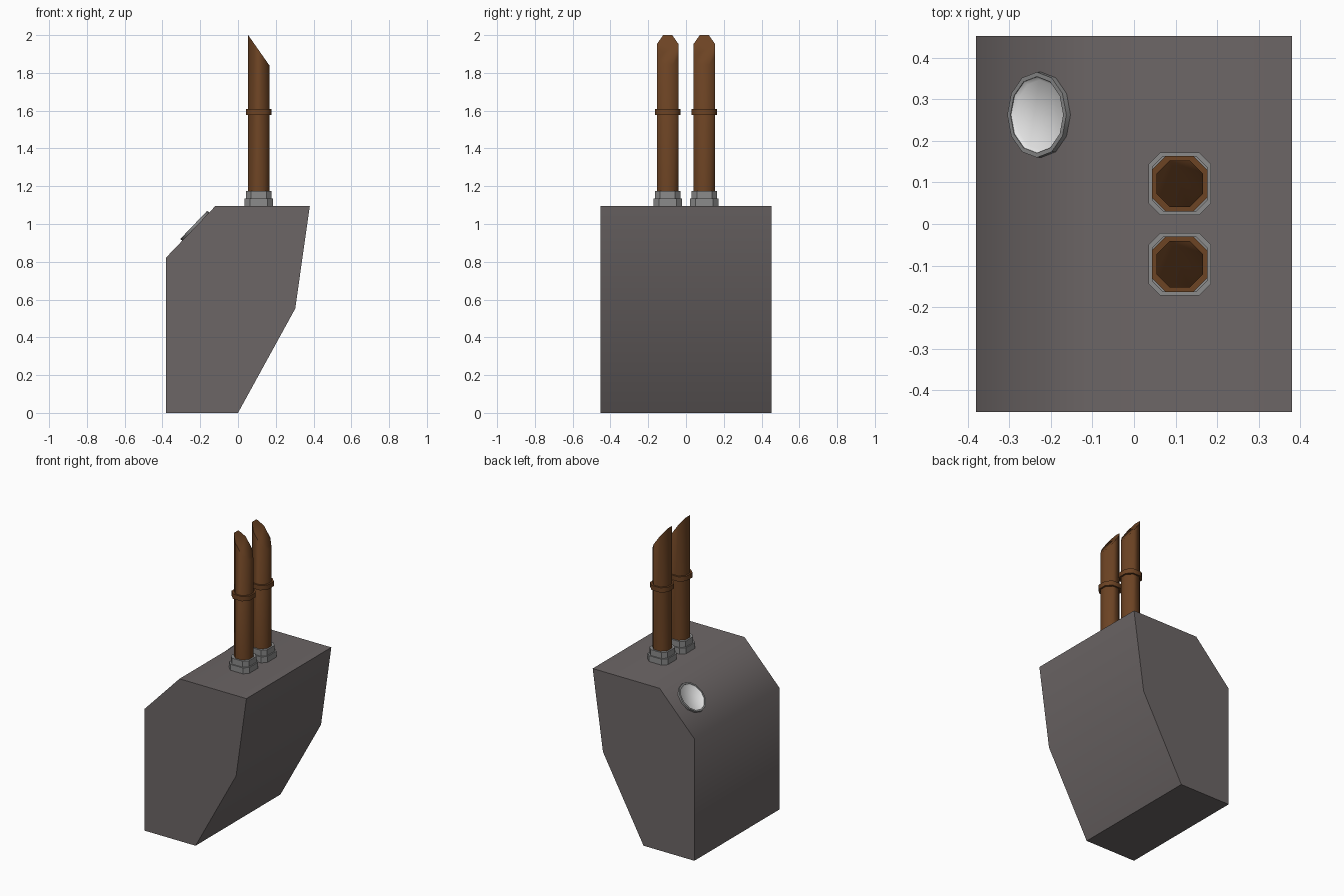
import bpy, bmesh, math
from mathutils import Vector

if "Cube" in bpy.data.objects:
    bpy.data.objects.remove(bpy.data.objects["Cube"])


def material(name, rgb):
    m = bpy.data.materials.new(name)
    m.diffuse_color = (*rgb, 1)
    m.use_nodes = True
    m.node_tree.nodes["Principled BSDF"].inputs["Base Color"].default_value = m.diffuse_color
    return m


BODY = material("warm dark grey", (0.150, 0.132, 0.132))
BROWN = material("rusty brown", (0.150, 0.056, 0.017))
GREY = material("mid grey", (0.26, 0.26, 0.26))
WHITE = material("white", (0.85, 0.85, 0.85))


def loft(name, loops, mat, angle, cap_start=True, cap_end=True):
    """Skin a list of equally sized point loops into one object."""
    bm = bmesh.new()
    rows = [[bm.verts.new(p) for p in loop] for loop in loops]
    for a, b in zip(rows, rows[1:]):
        for i in range(len(a)):
            j = (i + 1) % len(a)
            bm.faces.new((a[i], a[j], b[j], b[i]))
    if cap_start:
        bm.faces.new(rows[0][::-1])
    if cap_end:
        bm.faces.new(rows[-1])
    if cap_start and cap_end:
        bmesh.ops.recalc_face_normals(bm, faces=bm.faces[:])
    mesh = bpy.data.meshes.new(name)
    bm.to_mesh(mesh)
    bm.free()
    mesh.materials.append(mat)
    mesh.shade_smooth()
    mesh.set_sharp_from_angle(angle=math.radians(angle))
    obj = bpy.data.objects.new(name, mesh)
    bpy.context.collection.objects.link(obj)
    return obj


def octagon(cx, cy, half, cut, z):
    """Square with cut corners at height z."""
    f = half - cut
    pts = [(half, -f), (half, f), (f, half), (-f, half),
           (-half, f), (-half, -f), (-f, -half), (f, -half)]
    return [(cx + x, cy + y, z) for x, y in pts]


# Main body: side profile extruded along y
profile = [(-0.38, 0), (0, 0), (0.303, 0.552), (0.38, 1.095),
           (-0.12, 1.095), (-0.38, 0.823)]
loft("body", [[(x, y, z) for x, z in profile] for y in (-0.453, 0.453)], BODY, 50)

# Twin exhaust pipes with slanted tips, bands and stepped collars
PX = 0.11
for side, y in (("front", -0.097), ("back", 0.097)):
    tip = [(px, py, 2.0 - 1.43 * (px - PX + 0.056))
           for px, py, _ in octagon(PX, y, 0.056, 0.032, 0)]
    loft(f"{side}_pipe", [octagon(PX, y, 0.056, 0.032, 1.09), tip], BROWN, 60)
    loft(f"{side}_pipe_band", [octagon(PX, y, 0.067, 0.034, z) for z in (1.578, 1.61)],
         BROWN, 60)
    loft(f"{side}_pipe_collar",
         [octagon(PX, y, h, c, z) for h, c, z in
          ((0.075, 0.028, 1.09), (0.075, 0.028, 1.135),
           (0.067, 0.027, 1.135), (0.067, 0.027, 1.175))], GREY, 30)

# Round gauge on the sloped shoulder
normal = Vector((-0.272, 0, 0.26)).normalized()
rotation = normal.to_track_quat('Z', 'Y')
centre = Vector((-0.224, 0.263, 0.986))


def circle(r, h, n=12):
    return [centre + rotation @ Vector((r * math.cos(math.tau * i / n),
                                        r * math.sin(math.tau * i / n), h))
            for i in range(n)]


loft("gauge_rim", [circle(0.103, -0.005), circle(0.103, 0.014), circle(0.092, 0.014),
                   circle(0.092, 0.003)], GREY, 40, False, False)
loft("gauge_face", [circle(0.092, 0.012), circle(0.084, 0.004)], WHITE, 60, False, True)
